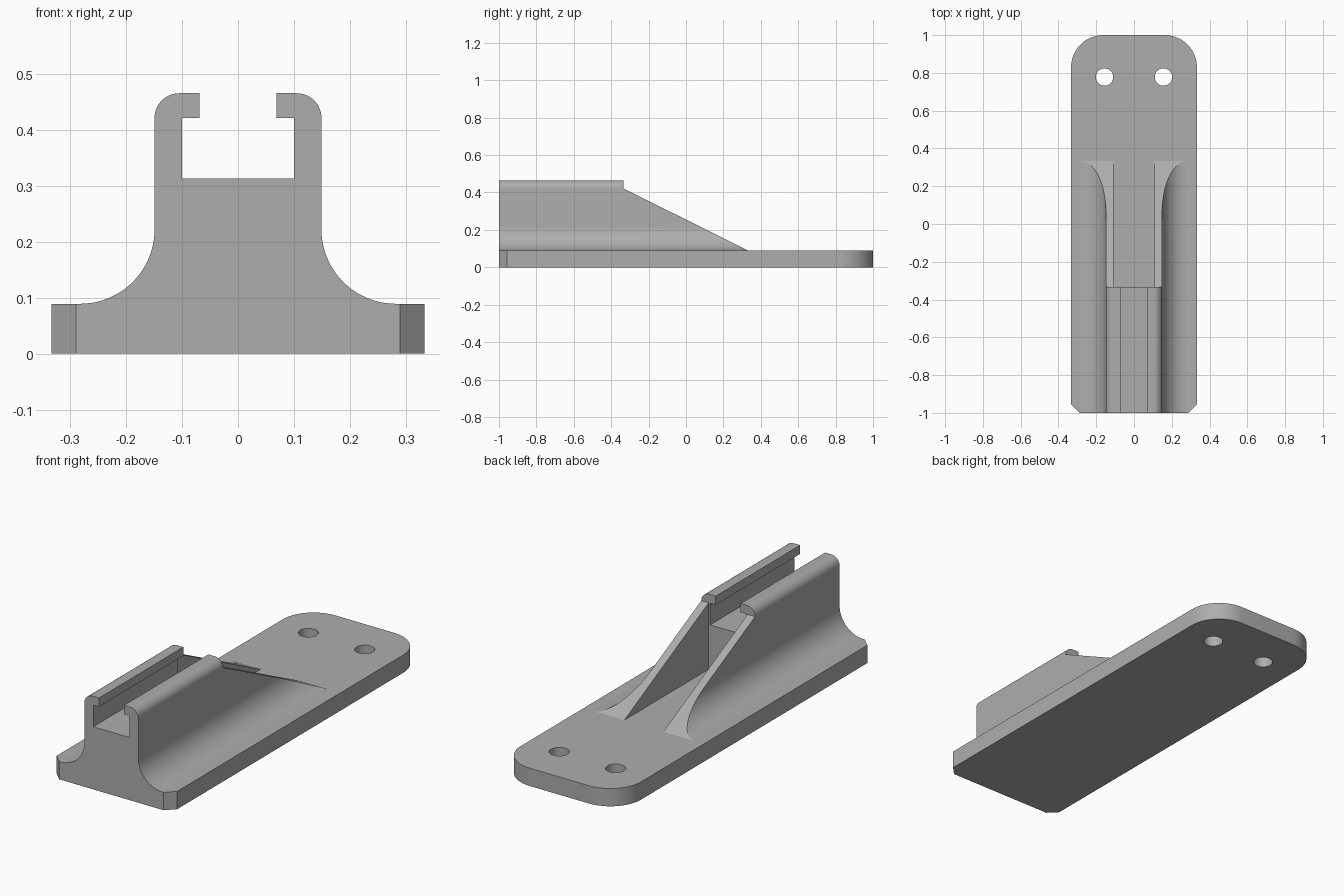
import bpy, bmesh
from math import sin, cos, pi, radians
from mathutils import Vector

if "Cube" in bpy.data.objects:
    bpy.data.objects.remove(bpy.data.objects["Cube"], do_unlink=True)

# Main dimensions
HALF_W, BASE_H = 0.333, 0.089
BODY_X, TOP_Z = 0.149, 0.465
SLOT_X, SLOT_Z = 0.1, 0.313
LIP_X, LIP_Z = 0.069, 0.421
FILLET = 0.133
RAIL_END, RIB_END = -0.333, 0.333

grey = bpy.data.materials.new("Grey plastic")
grey.use_nodes = True
colour = (0.42, 0.42, 0.42, 1)
grey.diffuse_color = colour
grey.node_tree.nodes["Principled BSDF"].inputs["Base Color"].default_value = colour


def arc(cx, cy, r, start, end, steps=20):
    angles = [radians(start + (end - start) * i / steps) for i in range(steps + 1)]
    return [(cx + r * cos(a), cy + r * sin(a)) for a in angles]


def mirrored(half):
    return half + [(-x, v) for x, v in reversed(half)]


def prism(name, near, far):
    """Solid between two matching loops of 3D points."""
    bm = bmesh.new()
    a = [bm.verts.new(p) for p in near]
    b = [bm.verts.new(p) for p in far]
    bm.faces.new(a)
    bm.faces.new(b[::-1])
    for i in range(len(a)):
        j = (i + 1) % len(a)
        bm.faces.new((a[j], a[i], b[i], b[j]))
    bmesh.ops.remove_doubles(bm, verts=bm.verts, dist=1e-5)
    bmesh.ops.recalc_face_normals(bm, faces=bm.faces)
    mesh = bpy.data.meshes.new(name)
    bm.to_mesh(mesh)
    bm.free()
    mesh.materials.append(grey)
    obj = bpy.data.objects.new(name, mesh)
    bpy.context.collection.objects.link(obj)
    return obj


def activate(obj):
    bpy.ops.object.select_all(action="DESELECT")
    obj.select_set(True)
    bpy.context.view_layer.objects.active = obj


def smooth(obj):
    activate(obj)
    bpy.ops.object.shade_smooth_by_angle(angle=radians(25))


def plate(name, outline, low, high):
    return prism(name, [(x, y, low) for x, y in outline], [(x, y, high) for x, y in outline])


# Base plate: chamfered front corners, rounded back corners
corner, chamfer = 0.17, 0.044
half = [(HALF_W - chamfer, -1), (HALF_W, -1 + chamfer)]
half += arc(HALF_W - corner, 1 - corner, corner, 0, 90)
base = plate("base_plate", mirrored(half), 0, BASE_H)

# Screw holes
for side in (-1, 1):
    cutter = plate("hole_cutter", arc(side * 0.156, 0.778, 0.046, 0, 348.75, 31), -0.1, 0.2)
    activate(base)
    mod = base.modifiers.new("Screw hole", "BOOLEAN")
    mod.object, mod.operation, mod.solver = cutter, "DIFFERENCE", "EXACT"
    bpy.ops.object.modifier_apply(modifier=mod.name)
    bpy.data.objects.remove(cutter, do_unlink=True)
smooth(base)

# Slotted rail with flared foot and inward lips
flare = arc(BODY_X + FILLET, BASE_H + FILLET, FILLET, 270, 180)
round_top = TOP_Z - LIP_Z
half = flare + arc(BODY_X - round_top, LIP_Z, round_top, 0, 90)
half += [(LIP_X, TOP_Z), (LIP_X, LIP_Z), (SLOT_X, LIP_Z), (SLOT_X, SLOT_Z)]
section = mirrored(half)
smooth(prism("slotted_rail", [(x, -1, z) for x, z in section],
             [(x, RAIL_END, z) for x, z in section]))

# Sloping side ribs behind the rail
rib_x = 0.108
section = flare + [(BODY_X, LIP_Z), (rib_x, LIP_Z), (rib_x, BASE_H)]


def slope_y(z):
    return RIB_END + (z - BASE_H) / (LIP_Z - BASE_H) * (RAIL_END - RIB_END)


for side, label in ((1, "left"), (-1, "right")):
    smooth(prism(label + "_rib", [(side * x, RAIL_END, z) for x, z in section],
                 [(side * x, slope_y(z), z) for x, z in section]))
